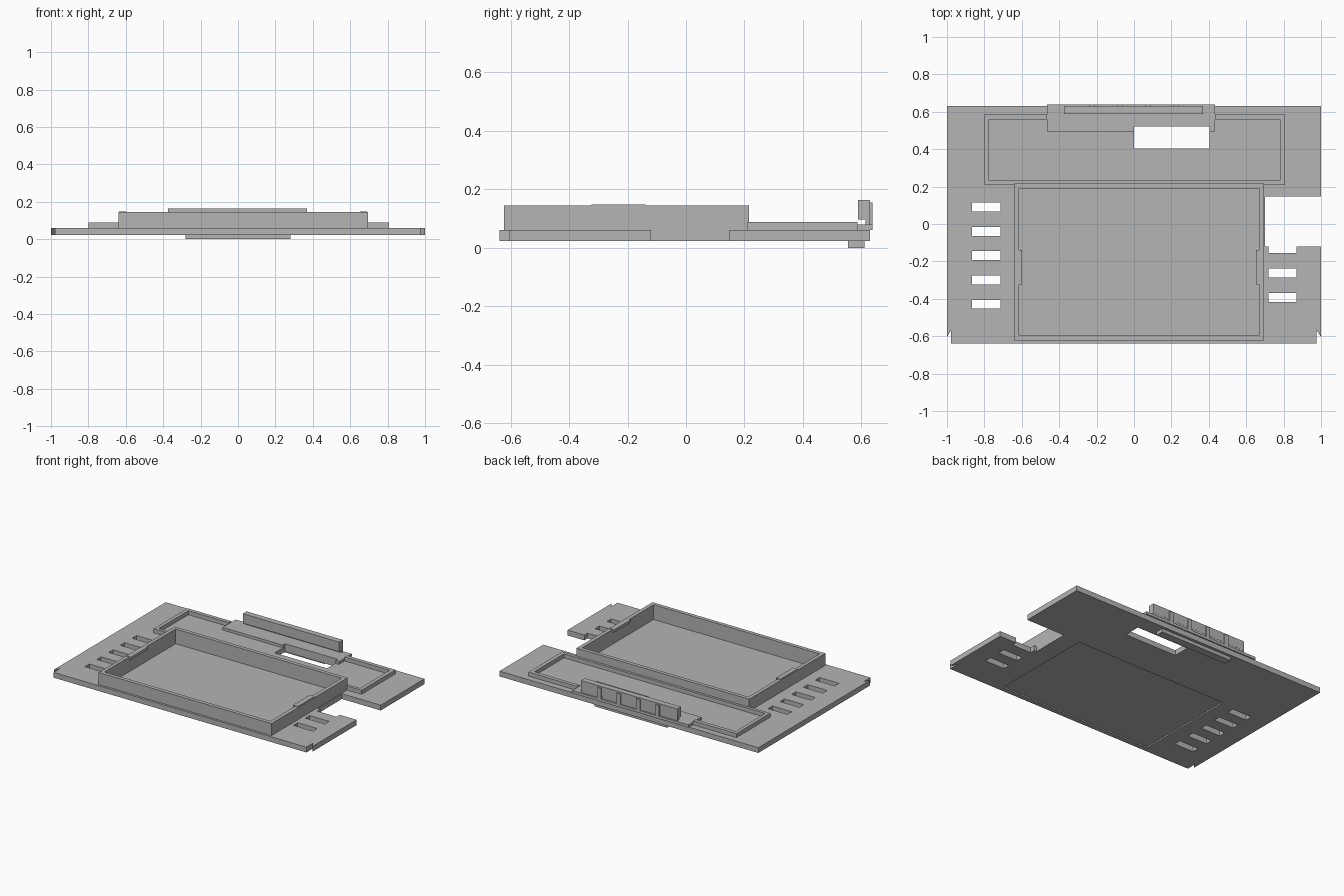
import bpy, bmesh

cube = bpy.data.objects.get("Cube")
if cube:
    bpy.data.objects.remove(cube, do_unlink=True)

grey = bpy.data.materials.new("plain grey")
grey.use_nodes = True
grey.diffuse_color = (0.46, 0.46, 0.46, 1)
grey.node_tree.nodes["Principled BSDF"].inputs["Base Color"].default_value = grey.diffuse_color


def prism(name, outline, z0, z1):
    """Extrude a flat outline from z0 up to z1."""
    bm = bmesh.new()
    face = bm.faces.new([bm.verts.new((x, y, z0)) for x, y in outline])
    ext = bmesh.ops.extrude_face_region(bm, geom=[face])
    tops = [v for v in ext["geom"] if isinstance(v, bmesh.types.BMVert)]
    bmesh.ops.translate(bm, verts=tops, vec=(0, 0, z1 - z0))
    bmesh.ops.recalc_face_normals(bm, faces=bm.faces)
    mesh = bpy.data.meshes.new(name)
    bm.to_mesh(mesh)
    bm.free()
    mesh.materials.append(grey)
    obj = bpy.data.objects.new(name, mesh)
    bpy.context.collection.objects.link(obj)
    return obj


def block(name, x0, x1, y0, y1, z0, z1):
    return prism(name, [(x0, y0), (x1, y0), (x1, y1), (x0, y1)], z0, z1)


def cut(target, *bounds):
    """Remove a rectangular block from the target."""
    cutter = block("cutter", *bounds)
    cutter.hide_render = True
    mod = target.modifiers.new("cut", "BOOLEAN")
    mod.operation = "DIFFERENCE"
    mod.solver = "EXACT"
    mod.object = cutter
    bpy.context.view_layer.objects.active = target
    bpy.ops.object.modifier_apply(modifier=mod.name)
    bpy.data.objects.remove(cutter, do_unlink=True)


BOTTOM, TOP = 0.024, 0.061      # base plate faces
PAD_TOP = 0.08
WINDOW = (0, 0.405, 0.404, 0.521, -0.1, 0.3)

# Base plate with side cutout and nicked front corners
plate = prism("base_plate", [
    (-0.978, -0.638), (0.975, -0.638), (0.975, -0.567), (1, -0.605),
    (1, -0.12), (0.87, -0.12), (0.87, -0.155), (0.72, -0.155), (0.72, -0.12),
    (0.7, -0.12), (0.7, 0.147), (1, 0.147), (1, 0.63),
    (-1, 0.63), (-1, -0.605), (-0.978, -0.567)], BOTTOM, TOP)

# Ventilation slots, window, tray floor and underside recess
for i in range(5):
    y = 0.115 - 0.13 * i
    cut(plate, -0.865, -0.715, y - 0.048, y, -0.1, 0.2)
for y in (-0.238, -0.369):
    cut(plate, 0.72, 0.87, y - 0.048, y, -0.1, 0.2)
cut(plate, *WINDOW)
cut(plate, -0.615, 0.668, -0.596, 0.19, 0.042, 0.2)
cut(plate, -0.615, 0.57, -0.605, 0.14, -0.1, 0.033)

# Tall tray wall
tray = block("tray_wall", -0.64, 0.695, -0.623, 0.216, TOP, 0.145)
cut(tray, -0.615, 0.668, -0.596, 0.19, 0, 0.3)

# Snap ridges on the inner side walls of the tray
for name, x0, x1 in (("right_snap_ridge", -0.635, -0.6), ("left_snap_ridge", 0.652, 0.69)):
    block(name, x0, x1, -0.324, -0.139, 0.13, 0.149)

# Low rear frame, lowered where the clip pad crosses it
frame = block("rear_frame", -0.8, 0.807, 0.211, 0.586, TOP, 0.089)
cut(frame, -0.775, 0.78, 0.233, 0.559, 0, 0.2)
cut(frame, -0.465, 0.433, 0.495, 0.7, 0, 0.2)

# Clip pad at the rear edge
pad = block("clip_pad", -0.465, 0.433, 0.495, 0.638, TOP, PAD_TOP)
cut(pad, *WINDOW)

# Rear clip: thin web, raised bar and stiffening ribs
block("clip_web", -0.375, 0.37, 0.615, 0.629, PAD_TOP, 0.1)
block("clip_bar", -0.375, 0.37, 0.589, 0.63, 0.097, 0.164)
for i in range(4):
    x = -0.225 + 0.15 * i
    block(f"clip_rib_{i + 1}", x - 0.015, x + 0.015, 0.625, 0.638, PAD_TOP, 0.155)

# Locating rail under the rear edge
block("bottom_rail", -0.28, 0.28, 0.555, 0.61, 0, BOTTOM)
